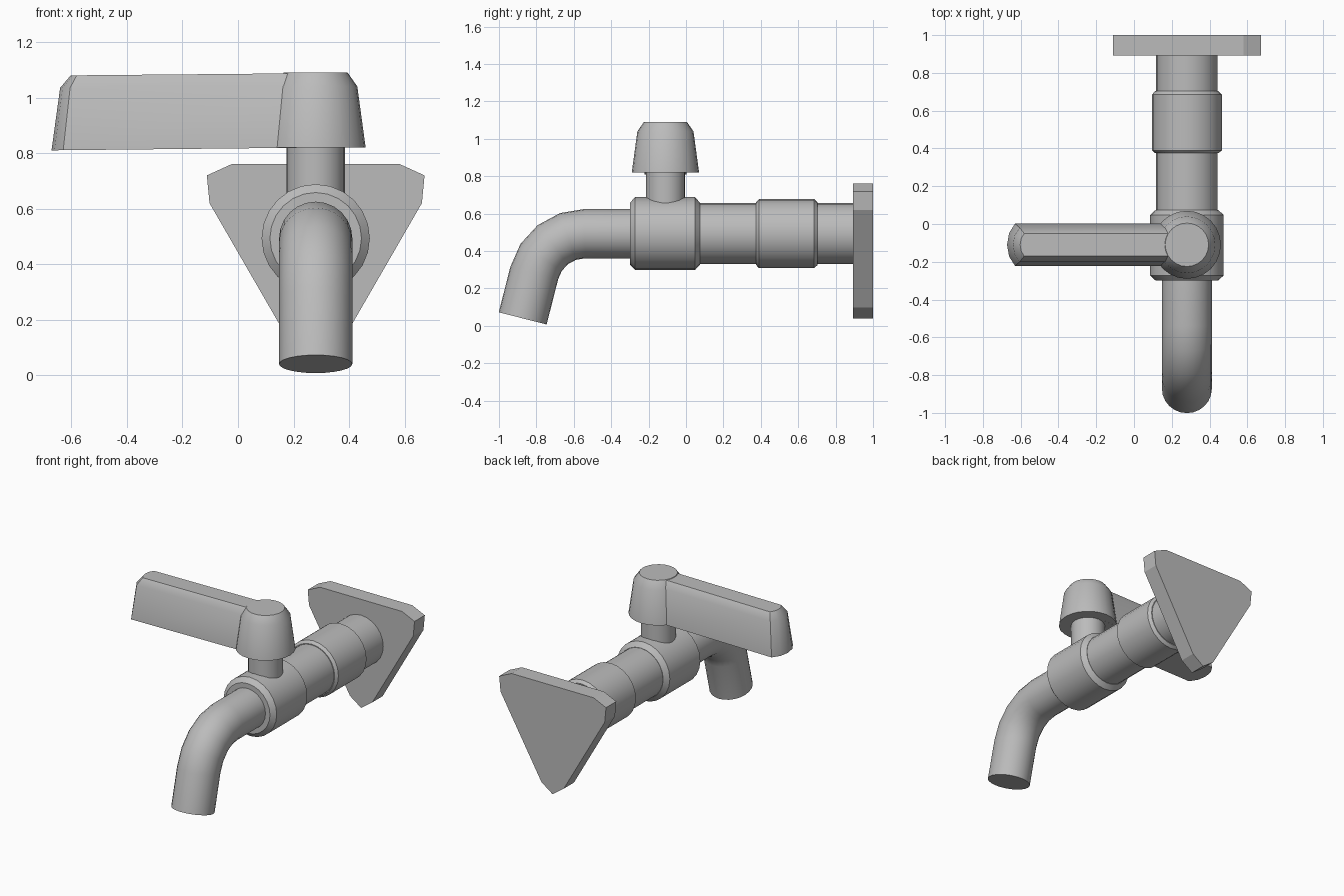
import bpy, bmesh
from math import sin, cos, pi, radians
from mathutils import Vector

cube = bpy.data.objects.get("Cube")
if cube:
    bpy.data.objects.remove(cube, do_unlink=True)

AXIS_X, AXIS_Z, VALVE_Y = 0.28, 0.493, -0.11
SIDES = 24

metal = bpy.data.materials.new("grey_metal")
metal.use_nodes = True
GREY = (0.5, 0.5, 0.5, 1)
metal.diffuse_color = GREY
metal.node_tree.nodes["Principled BSDF"].inputs["Base Color"].default_value = GREY


def loft(name, rings, smooth=True):
    """Skin a stack of equal-length rings and cap both ends."""
    bm = bmesh.new()
    rows = [[bm.verts.new(p) for p in ring] for ring in rings]
    n = len(rows[0])
    for a, b in zip(rows, rows[1:]):
        for i in range(n):
            j = (i + 1) % n
            bm.faces.new((a[i], a[j], b[j], b[i]))
    bm.faces.new(rows[0])
    bm.faces.new(rows[-1])
    bmesh.ops.recalc_face_normals(bm, faces=bm.faces)
    mesh = bpy.data.meshes.new(name)
    bm.to_mesh(mesh)
    bm.free()
    mesh.materials.append(metal)
    obj = bpy.data.objects.new(name, mesh)
    bpy.context.collection.objects.link(obj)
    if smooth:
        bpy.ops.object.select_all(action="DESELECT")
        obj.select_set(True)
        bpy.context.view_layer.objects.active = obj
        bpy.ops.object.shade_smooth_by_angle(angle=radians(35))
    return obj


def circle(centre, u, v, r):
    steps = [2 * pi * i / SIDES for i in range(SIDES)]
    return [Vector(centre) + r * (cos(a) * Vector(u) + sin(a) * Vector(v)) for a in steps]


def turned_y(name, profile):
    """Round part along the pipe axis from (y, radius) pairs."""
    return loft(name, [circle((AXIS_X, y, AXIS_Z), (1, 0, 0), (0, 0, 1), r) for y, r in profile])


def turned_z(name, profile):
    """Round part along the valve stem from (z, radius) pairs."""
    return loft(name, [circle((AXIS_X, VALVE_Y, z), (1, 0, 0), (0, 1, 0), r) for z, r in profile])


# Straight pipe, collar and valve body
turned_y("supply_pipe", [(0.0, 0.163), (0.93, 0.163)])
turned_y("pipe_collar", [(0.375, 0.168), (0.39, 0.185), (0.685, 0.185), (0.703, 0.168)])
turned_y("valve_body", [(-0.3, 0.165), (-0.272, 0.195), (0.048, 0.195), (0.075, 0.165)])

# Bent spout
BEND_Y, BEND_R, TURN = -0.54, 0.28, radians(75.7)
frames = [((-0.2, AXIS_Z), 0)]
for i in range(5):
    a = TURN * i / 4
    frames.append(((BEND_Y - BEND_R * sin(a), AXIS_Z - BEND_R * (1 - cos(a))), a))
(y, z), a = frames[-1]
frames.append(((y - 0.25 * cos(a), z - 0.25 * sin(a)), a))
loft("spout", [circle((AXIS_X, y, z), (1, 0, 0), (0, -sin(a), cos(a)), 0.132)
               for (y, z), a in frames])

# Triangular wall plate with clipped corners
outline = []
for corner in (30, 150, 270):
    for offset, r in ((-11.7, 0.403), (0, 0.453), (11.7, 0.403)):
        t = radians(corner + offset)
        outline.append((AXIS_X + r * cos(t), AXIS_Z + r * sin(t)))
loft("wall_plate", [[(x, y, z) for x, z in outline] for y in (0.892, 1.0)], smooth=False)

# Valve stem and handle hub
turned_z("valve_stem", [(0.55, 0.105), (0.83, 0.105)])
turned_z("handle_hub", [(0.82, 0.18), (1.04, 0.15), (1.09, 0.115)])


# Handle lever, tapering upwards with a blunt rounded tip
def lever_ring(z_tip, z_hub, tip_x, half, depth):
    half_outline = [(AXIS_X, half), (tip_x + depth, half), (tip_x + depth * 0.25, half * 0.55)]
    plan = half_outline + [(tip_x, 0)] + [(x, -w) for x, w in reversed(half_outline)]
    slope = (z_hub - z_tip) / (AXIS_X - tip_x)
    return [(x, VALVE_Y + w, z_tip + (x - tip_x) * slope) for x, w in plan]


loft("handle_lever", [
    lever_ring(0.81, 0.82, -0.672, 0.112, 0.042),
    lever_ring(1.035, 1.045, -0.641, 0.09, 0.036),
    lever_ring(1.08, 1.088, -0.603, 0.06, 0.022),
])
